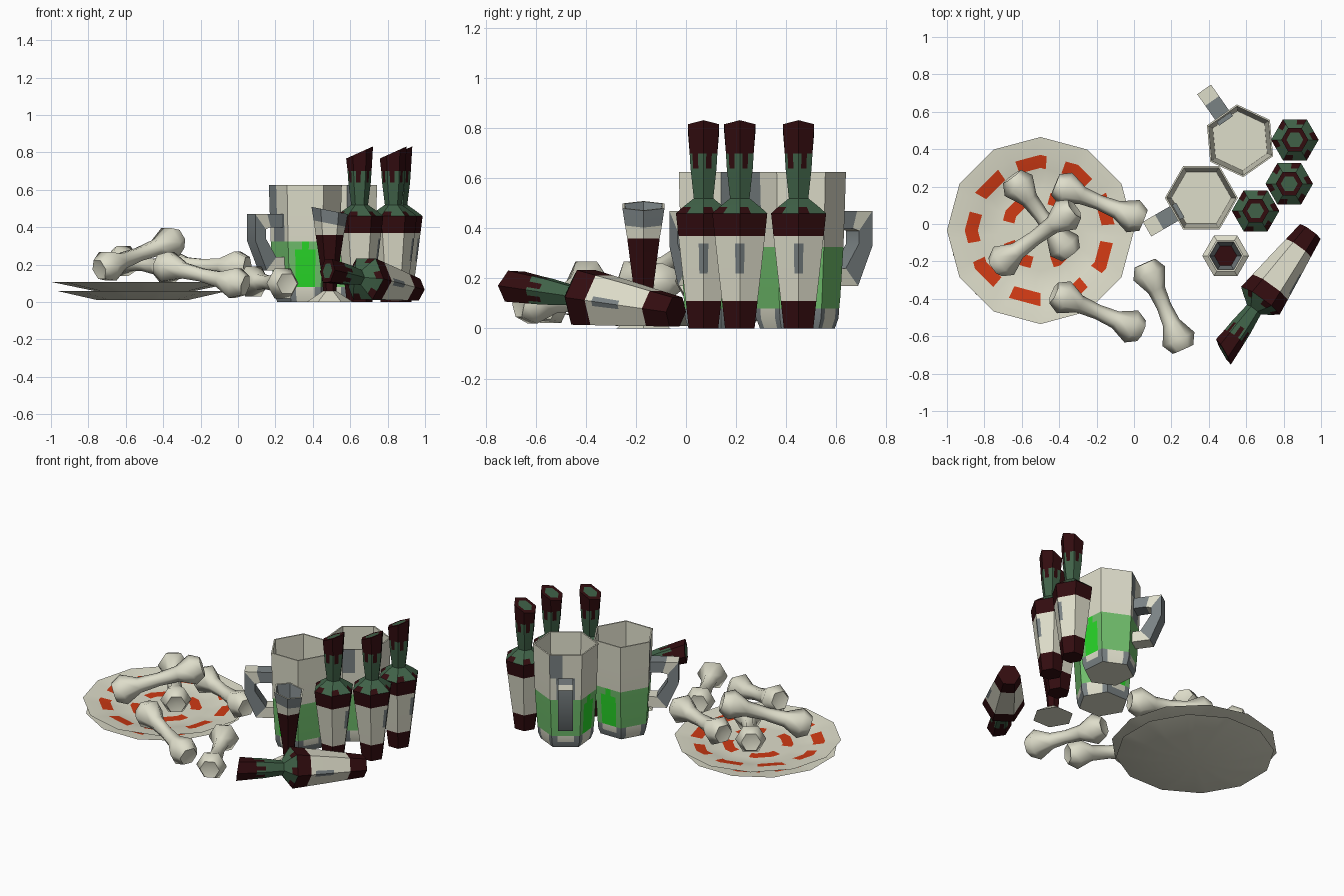
import bpy, bmesh
from math import cos, sin, pi, radians, atan2
from mathutils import Vector, Matrix

cube = bpy.data.objects.get("Cube")
if cube:
    bpy.data.objects.remove(cube)

# Flat colours, given as display values and converted to linear
COLOURS = {"cream": (222, 221, 202), "grey": (122, 130, 132), "maroon": (50, 12, 15),
           "bottle_green": (64, 98, 72), "pale_green": (112, 190, 108),
           "bright_green": (40, 215, 40), "orange": (208, 58, 20)}
MATS, INDEX = [], {}
for key, rgb in COLOURS.items():
    lin = [(c / 255 / 12.92 if c < 11 else ((c / 255 + .055) / 1.055) ** 2.4) for c in rgb] + [1]
    m = bpy.data.materials.new(key)
    m.use_nodes = True
    m.diffuse_color = lin
    m.node_tree.nodes["Principled BSDF"].inputs["Base Color"].default_value = lin
    INDEX[key] = len(MATS)
    MATS.append(m)


def finish(name, bm, matrix, angle=35):
    bmesh.ops.remove_doubles(bm, verts=bm.verts, dist=1e-5)
    bmesh.ops.recalc_face_normals(bm, faces=bm.faces)
    me = bpy.data.meshes.new(name)
    bm.to_mesh(me)
    bm.free()
    for m in MATS:
        me.materials.append(m)
    ob = bpy.data.objects.new(name, me)
    bpy.context.collection.objects.link(ob)
    ob.matrix_world = matrix
    bpy.ops.object.select_all(action='DESELECT')
    ob.select_set(True)
    bpy.context.view_layer.objects.active = ob
    bpy.ops.object.shade_smooth_by_angle(angle=radians(angle))
    return ob


def loft(name, rings, sides, sub, rule, matrix, turn=0.0, angle=35, slant=None):
    """Polygonal lathe; each side has sub columns, rule(ring, column, z) picks the colour."""
    corners = [Vector((cos(turn + 2 * pi * i / sides), sin(turn + 2 * pi * i / sides), 0))
               for i in range(sides)]
    unit = [corners[i].lerp(corners[(i + 1) % sides], k / sub)
            for i in range(sides) for k in range(sub)]
    n = len(unit)
    bm = bmesh.new()
    rows = []
    for r, z in rings:
        row = []
        for u in unit:
            co = u * r
            co.z = z + (slant(co, z) if slant else 0)
            row.append(bm.verts.new(co))
        rows.append(row)
    for j in range(len(rows) - 1):
        zm = (rings[j][1] + rings[j + 1][1]) / 2
        for c in range(n):
            d = (c + 1) % n
            f = bm.faces.new((rows[j][c], rows[j][d], rows[j + 1][d], rows[j + 1][c]))
            f.material_index = INDEX[rule(j, c, zm)]
    return finish(name, bm, matrix, angle)


def aim(start, end):
    a, b = Vector(start), Vector(end)
    return Matrix.Translation(a) @ (b - a).to_track_quat('Z', 'Y').to_matrix().to_4x4()


# Plates: shallow twelve-sided dishes with dashed painted rings
PLATE = [(0, 0), (.26, 0), (.5, .05), (.405, .04), (.335, .026), (.27, .012),
         (.215, .012), (.15, .012), (0, .012)]


def plate_rule(j, c, z):
    deg = c * 5
    if j == 3 and (deg - 84) % 40 < 25:
        return "orange"
    if j == 6 and (deg - 20) % 90 < 55:
        return "orange"
    return "cream"


for name, x, y, z, size, spin in (("lower_plate", -.51, -.04, .01, .95, 15),
                                  ("upper_plate", -.5, -.035, .058, 1, 0)):
    loft(name, PLATE, 12, 6, plate_rule,
         Matrix.Translation((x, y, z)) @ Matrix.Rotation(radians(spin), 4, 'Z')
         @ Matrix.Diagonal((size, size, 1, 1)))

# Bones: a slim shaft flaring into a knuckle at both ends
BONES = [((-.62, .21, .22), (-.37, -.12, .18)), ((-.70, -.20, .19), (-.36, .05, .32)),
         ((-.37, .19, .20), (0, .04, .19)), ((-.38, -.39, .19), (-.01, -.55, .10)),
         ((.08, -.26, .11), (.24, -.62, .10))]
for i, (a, b) in enumerate(BONES):
    length = (Vector(b) - Vector(a)).length
    half = [(0, -.04), (.06, -.055), (.093, .005), (.048, .10)]
    rings = half + [(.04, length / 2)] + [(r, length - s) for r, s in reversed(half)]
    loft(f"bone_{i + 1}", rings, 6, 1, lambda j, c, z: "cream", aim(a, b), angle=62)

# Bottles: six-sided, painted in bands, with a slanted mouth
BOTTLE = [(0, 0), (.068, 0), (.082, .11), (.097, .22), (.112, .34), (.116, .37), (.127, .46),
          (.095, .485), (.045, .52), (.06, .64), (.064, .70), (.072, .80), (.045, .80), (0, .80)]


def bottle_rule(j, c, z):
    if j >= 11:
        return "maroon" if j == 11 else "bottle_green"
    if z < .11 or .37 < z < .46:
        return "maroon"
    if z < .37:
        return "grey" if j == 3 and c in (0, 29) else "cream"
    if z < .485:
        return "maroon" if c % 5 in (0, 1) else "bottle_green"
    if z < .64:
        return "bottle_green"
    if z < .70:
        return "maroon" if c % 5 in (1, 2) else "bottle_green"
    return "maroon"


def mouth_slant(co, z):
    return co.x * .45 if z > .75 else 0


for i, (x, y) in enumerate(((.65, .07), (.83, .215), (.86, .45))):
    loft(f"standing_bottle_{i + 1}", BOTTLE, 6, 5, bottle_rule,
         Matrix.Translation((x, y, 0)), slant=mouth_slant)
loft("lying_bottle", BOTTLE, 6, 5, bottle_rule,
     aim((.943, -.04, .066), (.488, -.67, .165)), slant=mouth_slant)

# Goblet: wide foot, thin stem and a small flaring cup
GOBLET = [(0, 0), (.125, 0), (.035, .06), (.042, .14), (.075, .36), (.085, .42), (.097, .49),
          (.086, .49), (.06, .36), (0, .36)]
GOBLET_BANDS = ["cream", "cream", "maroon", "maroon", "cream", "grey", "cream", "grey", "maroon"]
loft("goblet", GOBLET, 6, 1, lambda j, c, z: GOBLET_BANDS[j], Matrix.Translation((.49, -.17, 0)),
     slant=lambda co, z: co.x * -.2 if z > .4 else 0)

# Mugs: hollow six-sided tankards with a green window band
MUG = [(0, 0), (.15, 0), (.165, .04), (.168, .08), (.172, .12), (.182, .28), (.185, .325),
       (.19, .47), (.195, .625), (.185, .625), (.16, .06), (0, .06)]


def mug_rule(j, c, z):
    side, k = divmod(c, 5)
    if j >= 8 or j == 0:
        return "cream"
    if z < .08:
        return "grey" if k in (0, 4) or j == 1 and side % 2 else "cream"
    if z < .325:
        spot = side in (0, 3) and (k in (1, 2, 3) if z < .28 else k == 2)
        return "bright_green" if spot else "pale_green"
    if j == 7 and side in (2, 5) and k in (0, 1):
        return "grey"
    if j == 6 and side == 5 and k in (1, 2, 3):
        return "grey"
    return "cream"


# Mug handle: a bent bar as paired outer and inner outline points (radius, height)
OUTER = [(.13, .47), (.26, .47), (.335, .47), (.335, .33), (.265, .17), (.13, .17)]
INNER = [(.13, .40), (.24, .40), (.27, .39), (.27, .34), (.205, .24), (.13, .24)]
HANDLE_PAINT = ["grey", "cream", "grey", "grey", "cream"]


def handle(name, matrix):
    bm = bmesh.new()
    rows = [[bm.verts.new((r, w, z)) for (r, z), w in
             ((o, -.045), (o, .045), (i, .045), (i, -.045))] for o, i in zip(OUTER, INNER)]
    for s, (a, b) in enumerate(zip(rows, rows[1:])):
        for k in range(4):
            f = bm.faces.new((a[k], a[(k + 1) % 4], b[(k + 1) % 4], b[k]))
            f.material_index = INDEX[HANDLE_PAINT[s]]
    bm.faces.new(rows[0])
    bm.faces.new(rows[-1])
    finish(name, bm, matrix)


for name, x, y, spin in (("front_mug", .36, .14, 210), ("back_mug", .567, .445, 125)):
    place = Matrix.Translation((x, y, 0)) @ Matrix.Rotation(radians(spin), 4, 'Z')
    loft(name, MUG, 6, 5, mug_rule, place, turn=pi / 6)
    handle(name + "_handle", place)
